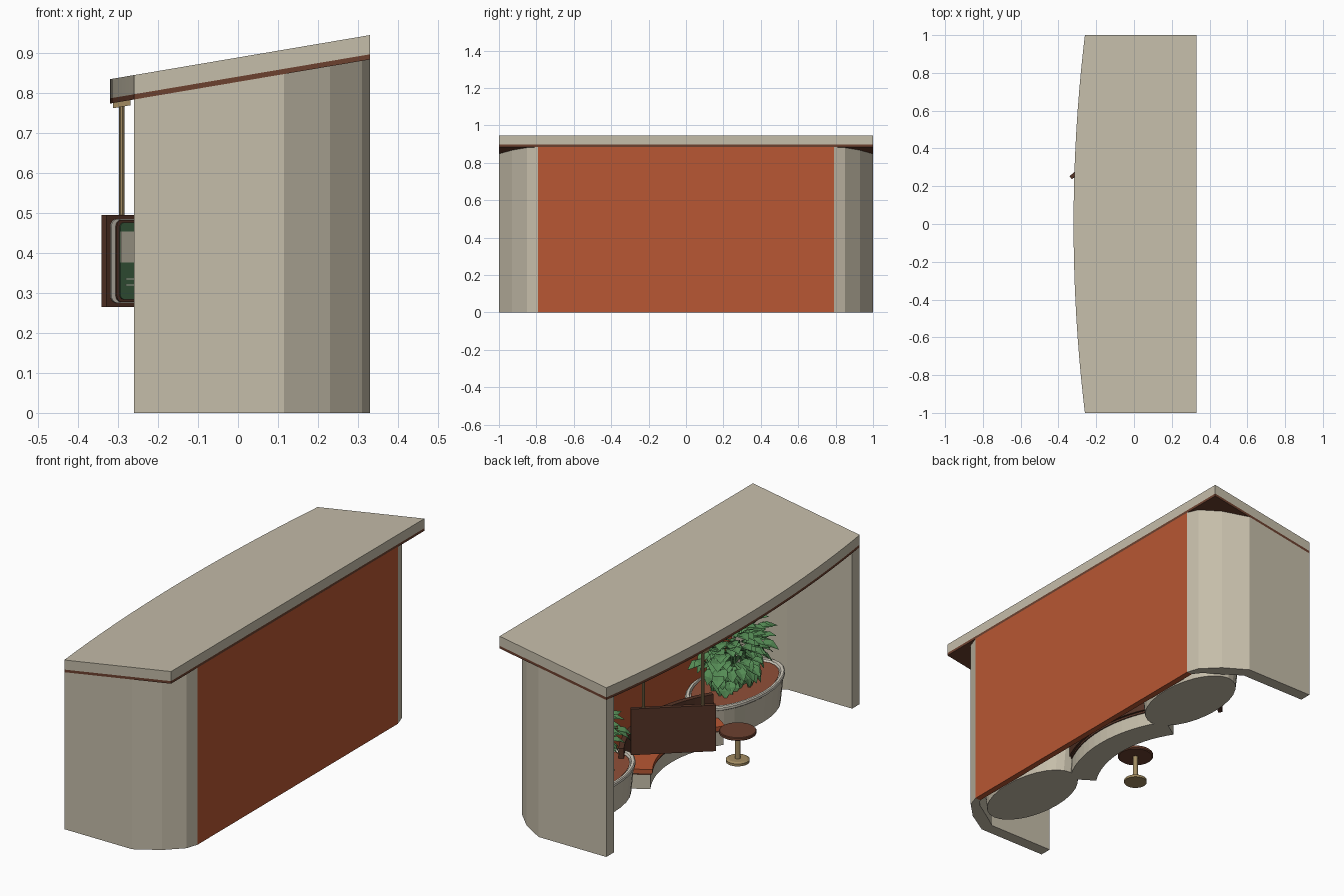
import bpy, bmesh, math, random
from mathutils import Vector, Matrix

random.seed(4)
if "Cube" in bpy.data.objects:
    bpy.data.objects.remove(bpy.data.objects["Cube"])


def material(name, rgb):
    m = bpy.data.materials.new(name)
    m.use_nodes = True
    m.diffuse_color = (*rgb, 1)
    m.node_tree.nodes["Principled BSDF"].inputs["Base Color"].default_value = (*rgb, 1)
    return m


stone = material("warm stone", (.56, .51, .40))
orange = material("burnt orange", (.48, .095, .033))
brown = material("trim brown", (.15, .052, .028))
dark = material("dark brown", (.09, .034, .02))
gold = material("dull gold", (.36, .26, .12))
leaf_green = material("leaf green", (.09, .26, .09))
sign_green = material("sign green", (.05, .13, .06))
cream = material("cream", (.66, .62, .53))
soil = material("soil", (.28, .08, .04))


def finish(name, bm, mat):
    me = bpy.data.meshes.new(name)
    bm.to_mesh(me)
    bm.free()
    me.materials.append(mat)
    ob = bpy.data.objects.new(name, me)
    bpy.context.collection.objects.link(ob)
    return ob


def prism(name, outline, low, high, mat):
    """Outline in plan, with bottom and top heights given by functions of x."""
    bm = bmesh.new()
    bot = [bm.verts.new((x, y, low(x))) for x, y in outline]
    top = [bm.verts.new((x, y, high(x))) for x, y in outline]
    n = len(outline)
    bm.faces.new(bot)
    bm.faces.new(top)
    for i in range(n):
        j = (i + 1) % n
        bm.faces.new((bot[i], bot[j], top[j], top[i]))
    bmesh.ops.recalc_face_normals(bm, faces=bm.faces)
    return finish(name, bm, mat)


def flat(z):
    return lambda x: z


def lathe(name, center, profile, mat, sides=32, stretch=1):
    """Spin (radius, z) pairs; stretch lengthens the shape along y by a constant amount."""
    bm = bmesh.new()
    rings = []
    for r, z in profile:
        rings.append([bm.verts.new((center[0] + r * math.cos(a), center[1] + r * stretch * math.sin(a), z))
                      for a in (math.tau * i / sides for i in range(sides))])
    for a, b in zip(rings, rings[1:]):
        for i in range(sides):
            j = (i + 1) % sides
            bm.faces.new((a[i], a[j], b[j], b[i]))
    bm.faces.new(rings[0])
    bm.faces.new(rings[-1])
    bmesh.ops.recalc_face_normals(bm, faces=bm.faces)
    return finish(name, bm, mat)


# Sloping roof with a bowed open edge
def slope(z):
    return lambda x: z + .1695 * (x - .33)


roof_plan = [(.33, -1), (.33, 1)]
roof_plan += [(-.32 + .06 * (y / 10) ** 2, y / 10) for y in range(10, -11, -1)]
prism("roof", roof_plan, slope(.897), slope(.945), stone)
prism("roof_underside_trim", roof_plan, slope(.884), slope(.897), brown)

# Side walls with rounded back corners, and the back panel between them
for side, label in ((1, "left"), (-1, "right")):
    outer = [(-.26, 1), (.115, 1), (.23, .93), (.31, .85), (.33, .79)]
    inner = [(.30, .79), (.27, .83), (.19, .88), (.10, .94), (-.26, .94)]
    prism(label + "_side_wall", [(x, y * side) for x, y in outer + inner],
          flat(0), slope(.885), stone)
prism("back_panel", [(.30, -.79), (.33, -.79), (.33, .79), (.30, .79)],
      flat(0), slope(.885), orange)


# Curved bench
def arc_band(r0, r1, half):
    angles = [math.radians(half) * i / 8 for i in range(-8, 9)]
    ring = [(r0, a) for a in angles] + [(r1, a) for a in reversed(angles)]
    return [(-.45 + r * math.cos(a), r * math.sin(a)) for r, a in ring]


prism("bench_base", arc_band(.53, .66, 33), flat(0), flat(.07), stone)
prism("bench_trim", arc_band(.525, .665, 33), flat(.07), flat(.08), dark)
prism("bench_seat", arc_band(.52, .65, 33.5), flat(.08), flat(.1), orange)
prism("bench_backrest", arc_band(.65, .675, 33), flat(.08), flat(.2), dark)

# Pedestal table
spot = (-.16, -.18)
lathe("table_foot", spot, [(.054, 0), (.054, .012), (.045, .018)], gold)
lathe("table_post", spot, [(.013, .018), (.013, .142)], gold, 12)
lathe("table_top", spot, [(.08, .14), (.085, .144), (.085, .154), (.082, .157)], brown)


def foliage(name, cx, cy):
    """Cluster of folded, pointed leaves filling an oval mound."""
    bm = bmesh.new()
    for _ in range(210):
        d = Vector((random.gauss(0, 1), random.gauss(0, 1), random.gauss(0, 1))).normalized()
        d *= random.uniform(.45, 1)
        base = Vector((cx + d.x * .11, cy + d.y * .22, .33 + d.z * .17))
        out = (d + Vector((-.2, 0, random.uniform(-.5, .3)))).normalized()
        across = out.cross(Vector((0, 0, 1))).normalized()
        up = across.cross(out)
        size = random.uniform(.06, .085)

        def point(along, wide, lift):
            p = base + (out * along + across * wide + up * lift) * size
            p.x = min(p.x, .295)
            return bm.verts.new(p)

        stem, mid, tip = point(0, 0, 0), point(.5, 0, .02), point(1, 0, -.2)
        for s in (1, -1):
            shoulder, edge = point(.05, .35 * s, .12), point(.5, .42 * s, .1)
            bm.faces.new((stem, shoulder, edge, mid)[::s])
            bm.faces.new((mid, edge, tip)[::s])
    finish(name, bm, leaf_green)


def stems(name, cx, cy):
    bm = bmesh.new()
    for i in range(9):
        a = i * 2.4
        bmesh.ops.create_cone(bm, cap_ends=True, segments=5, radius1=.007, radius2=.004, depth=.24,
                              matrix=Matrix.Translation((cx + .07 * math.cos(a), cy + .15 * math.sin(a), .26)))
    finish(name, bm, leaf_green)


# Oval planters at both ends of the bench
for side, label in ((1, "left"), (-1, "right")):
    c = (.142, .59 * side)
    lathe(label + "_planter", c, [(.155, 0), (.166, .14)], stone, 28, 1.83)
    lathe(label + "_planter_rim", c, [(.166, .135), (.172, .14), (.172, .152), (.168, .157),
                                      (.158, .157), (.155, .147)], cream, 28, 1.8)
    lathe(label + "_planter_soil", c, [(.15, .145), (.152, .151)], soil, 28, 1.8)
    foliage(label + "_plant_leaves", *c)
    stems(label + "_plant_stems", *c)

# Hanging sign, turned diagonally
place = Matrix.Translation((-.19, .373, .38)) @ Matrix.Rotation(math.radians(41.4), 4, "Z")


def plate(name, w, h, front, back, mat, z=0, x=0, radius=0):
    """Upright panel with optional rounded corners between two local depths."""
    if radius:
        pts = []
        for q, (sx, sz) in enumerate(((1, 1), (-1, 1), (-1, -1), (1, -1))):
            for k in range(5):
                a = (q + k / 4) * math.pi / 2
                pts.append((x + sx * (w / 2 - radius) + radius * math.cos(a),
                            z + sz * (h / 2 - radius) + radius * math.sin(a)))
    else:
        pts = [(x + sx * w / 2, z + sz * h / 2) for sx, sz in ((1, 1), (-1, 1), (-1, -1), (1, -1))]
    ob = prism(name, pts, flat(-back), flat(-front), mat)
    ob.data.transform(place @ Matrix.Rotation(math.pi / 2, 4, "X"))
    return ob


plate("sign_board", .387, .23, -.01, .01, dark)
plate("sign_cream_border", .363, .21, -.014, -.01, cream, radius=.02)
plate("sign_inner_frame", .335, .206, -.018, -.014, dark, radius=.018)
plate("sign_panel", .315, .192, -.021, -.018, sign_green, radius=.012)
plate("sign_pale_band", .314, .078, -.023, -.021, stone, z=.035)
for i, z in enumerate((-.045, -.06)):
    plate("sign_line_%d" % (i + 1), .28, .003, -.023, -.021, cream, z=z)

# Sign hangers and their ceiling brackets
for x, label in ((-.135, "outer"), (.135, "inner")):
    p = place @ Vector((x, 0, 0))
    ceiling = .884 + .1695 * (p.x - .33)
    lathe(label + "_sign_hanger", (p.x, p.y), [(.007, .49), (.007, ceiling)], gold, 10)
    w = .022
    prism(label + "_hanger_bracket", [(p.x - w, p.y - w), (p.x + w, p.y - w), (p.x + w, p.y + w), (p.x - w, p.y + w)],
          slope(.871), slope(.886), gold)
